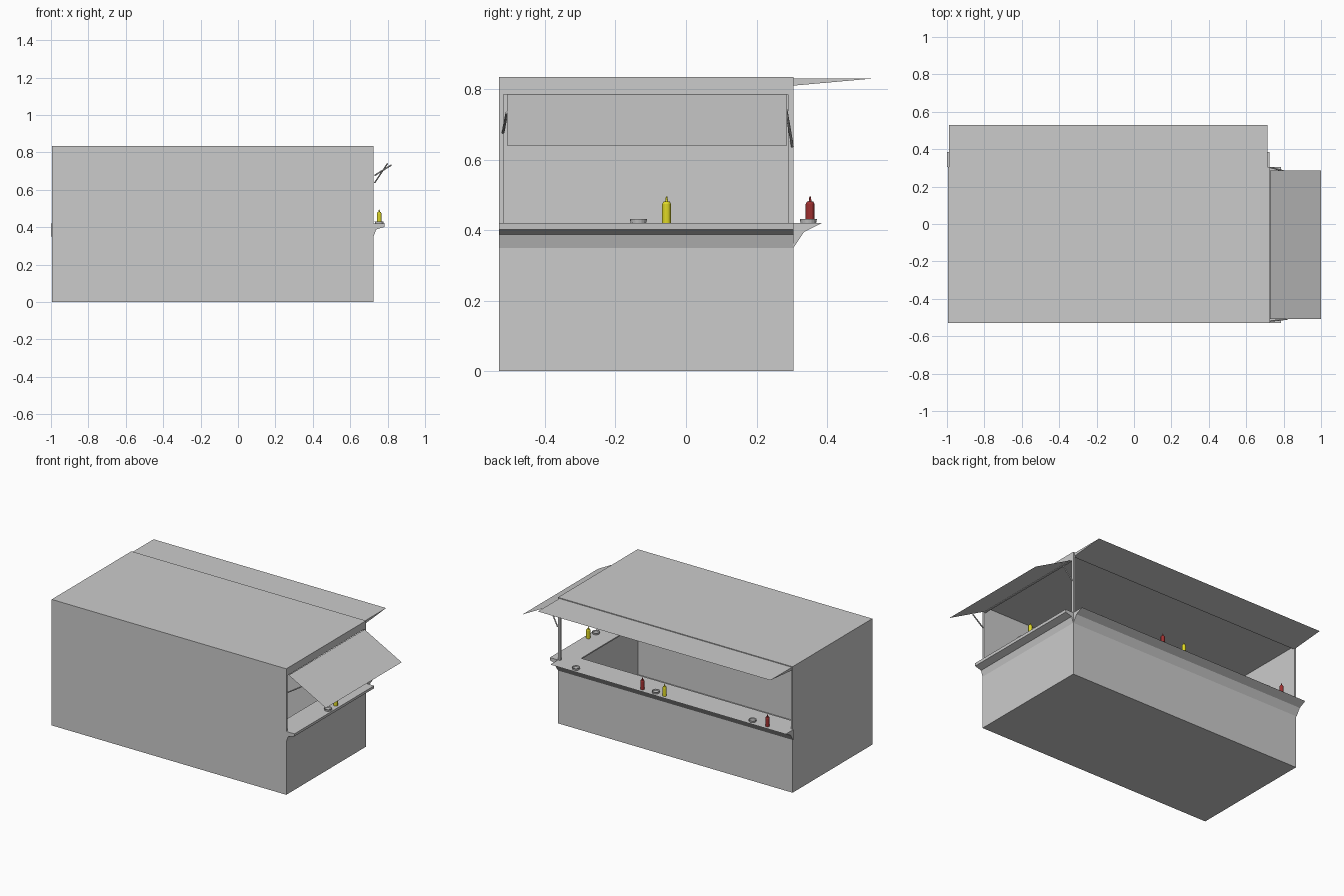
import bpy, bmesh, math
from mathutils import Vector

if "Cube" in bpy.data.objects:
    bpy.data.objects.remove(bpy.data.objects["Cube"])

def make(name, bm, mat=None):
    bmesh.ops.recalc_face_normals(bm, faces=bm.faces)
    me = bpy.data.meshes.new(name)
    bm.to_mesh(me)
    bm.free()
    ob = bpy.data.objects.new(name, me)
    bpy.context.collection.objects.link(ob)
    if mat:
        me.materials.append(mat)
    return ob

def box(name, lo, hi):
    bm = bmesh.new()
    bmesh.ops.create_cube(bm, size=1)
    for v in bm.verts:
        v.co = [(a + b) / 2 + c * (b - a) for a, b, c in zip(lo, hi, v.co)]
    return make(name, bm)

def prism(name, start, end):
    """Solid between two matching outlines."""
    bm = bmesh.new()
    a = [bm.verts.new(p) for p in start]
    b = [bm.verts.new(p) for p in end]
    n = len(a)
    bm.faces.new(a)
    bm.faces.new(b[::-1])
    for i in range(n):
        bm.faces.new((a[i], b[i], b[(i + 1) % n], a[(i + 1) % n]))
    return make(name, bm)

def lathe(name, profile, at, mat=None, sides=16):
    bm = bmesh.new()
    vs = [bm.verts.new((r, 0, z)) for r, z in profile]
    es = [bm.edges.new(p) for p in zip(vs, vs[1:])]
    bmesh.ops.spin(bm, geom=vs + es, axis=(0, 0, 1), cent=(0, 0, 0),
                   steps=sides, angle=math.tau)
    bmesh.ops.remove_doubles(bm, verts=bm.verts, dist=1e-5)
    ob = make(name, bm, mat)
    ob.location = at
    return ob

def rod(name, a, b, r=0.004):
    a, b = Vector(a), Vector(b)
    bm = bmesh.new()
    bmesh.ops.create_cone(bm, cap_ends=True, segments=8, radius1=r, radius2=r, depth=(b - a).length)
    ob = make(name, bm)
    ob.location = (a + b) / 2
    ob.rotation_euler = (b - a).to_track_quat('Z', 'Y').to_euler()

def material(name, color):
    m = bpy.data.materials.new(name)
    m.diffuse_color = color
    m.use_nodes = True
    m.node_tree.nodes["Principled BSDF"].inputs["Base Color"].default_value = m.diffuse_color
    return m

red = material("red_plastic", (0.35, 0.03, 0.03, 1))
yellow = material("yellow_plastic", (0.75, 0.7, 0.02, 1))

X0, X1, Y0, Y1, H, T = -0.995, 0.725, -0.53, 0.305, 0.835, 0.012
SILL = 0.42

# Shell: floor, roof, closed walls, half-height serving walls
box("floor", (X0, Y0, 0), (X1, Y1, T))
box("roof", (X0, Y0, H - T), (X1, Y1, H))
box("front_wall", (X0, Y0, T), (X1, Y0 + T, H - T))
box("left_wall", (X0, Y0 + T, T), (X0 + T, Y1, H - T))
box("back_lower_wall", (X0 + T, Y1 - T, T), (X1, Y1, SILL - 0.008))
box("right_lower_wall", (X1 - T, Y0 + T, T), (X1, Y1 - T, SILL - 0.008))
box("right_header", (X1 - T, Y0 + T, 0.785), (X1, Y1 - T, H - T))
box("back_header", (X0 + T, Y1 - T, 0.81), (X1, Y1, H - T))
box("corner_post", (X1 - 0.015, Y1 - 0.015, SILL), (X1, Y1, 0.81))

# Inner counters
box("back_counter", (X0 + T, Y1 - 0.10, SILL - 0.008), (X1, Y1, SILL))
box("right_counter", (X1 - 0.10, Y0 + T, SILL - 0.008), (X1, Y1 - 0.10, SILL))

# Outer shelves with bracket-shaped undersides
back = [(0, 0.35), (0.03, 0.395), (0.08, SILL), (0, SILL)]
right = [(0, 0.35), (0.013, 0.388), (0.058, 0.402), (0.06, SILL), (0, SILL)]
prism("back_shelf", [(-1, Y1 + d, z) for d, z in back], [(X1, Y1 + d, z) for d, z in back])
prism("right_shelf", [(X1, Y0, z) if d == 0 else (X1 + d, Y0, z) for d, z in right],
      [(X1 + d, Y1, z) for d, z in right])

# Back awning wedge
wedge = [(Y1, 0.81), (Y1, 0.83), (0.53, 0.83)]
prism("back_awning", [(-0.99, y, z) for y, z in wedge], [(0.715, y, z) for y, z in wedge])

# Right awning: thin sheet hinged above the window, held by two struts
bm = bmesh.new()
bm.faces.new([bm.verts.new(p) for p in ((0.728, -0.508, 0.785), (1.0, -0.508, 0.64),
                                        (1.0, 0.286, 0.64), (0.728, 0.286, 0.785))])
make("right_awning", bm)
rod("awning_strut_front", (0.73, -0.519, 0.677), (0.82, -0.508, 0.733))
rod("awning_strut_back", (0.73, 0.302, 0.637), (0.80, 0.284, 0.742))

# Sauce bottles and dishes on the shelves
bottle = [(0, 0), (0.0125, 0), (0.0125, 0.054), (0.009, 0.061), (0.004, 0.062), (0.002, 0.076), (0, 0.076)]
dish = [(0, 0), (0.022, 0), (0.0245, 0.012), (0.021, 0.012), (0.019, 0.006), (0, 0.006)]
for i, (x, y, m) in enumerate([(0.755, -0.055, yellow), (0.073, 0.352, red),
                               (-0.09, 0.352, yellow), (-0.844, 0.352, red)]):
    lathe(f"sauce_bottle_{i}", bottle, (x, y, SILL), m)
for i, (x, y) in enumerate([(0.755, -0.135), (0.563, 0.347), (-0.022, 0.347), (-0.731, 0.347)]):
    lathe(f"dish_{i}", dish, (x, y, SILL))
